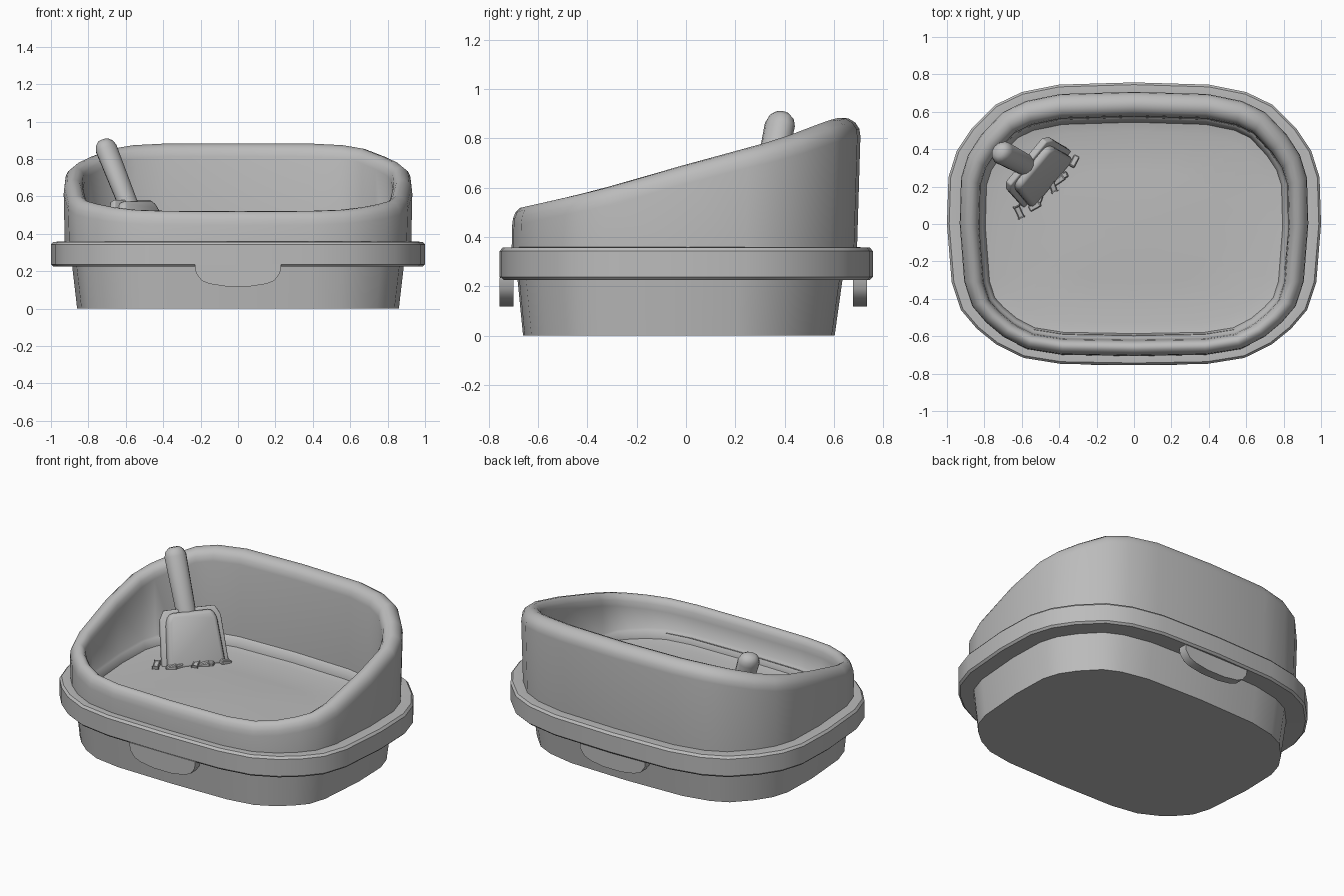
import bpy, bmesh, math, random
from mathutils import Matrix, Vector

if "Cube" in bpy.data.objects:
    bpy.data.objects.remove(bpy.data.objects["Cube"])

random.seed(4)
grey = bpy.data.materials.new("plain grey")
grey.diffuse_color = (0.5, 0.5, 0.5, 1)
grey.use_nodes = True
grey.node_tree.nodes["Principled BSDF"].inputs["Base Color"].default_value = grey.diffuse_color

# Right half of the rounded tray outline, back to front, mirrored to a loop
HALF = [(0, .757), (.4, .745), (.6, .705), (.742, .637), (.868, .51), (.948, .39),
        (.992, .25), (1, 0), (.975, -.31), (.925, -.46), (.84, -.56), (.735, -.645),
        (.59, -.716), (.39, -.748), (0, -.755)]
OUTLINE = [Vector(p) for p in HALF] + [Vector((-x, y)) for x, y in HALF[-2:0:-1]]


def ring(inset, shift=0, sy=1):
    """Outline moved inwards along its normals, then scaled and shifted in y."""
    out, n = [], len(OUTLINE)
    for i, p in enumerate(OUTLINE):
        t = (OUTLINE[(i + 1) % n] - OUTLINE[i - 1]).normalized()
        out.append(Vector((p.x + inset * t.y, (p.y - inset * t.x) * sy + shift)))
    return out


def finish(name, bm, angle=35):
    bmesh.ops.recalc_face_normals(bm, faces=bm.faces)
    me = bpy.data.meshes.new(name)
    bm.to_mesh(me)
    bm.free()
    ob = bpy.data.objects.new(name, me)
    bpy.context.collection.objects.link(ob)
    me.materials.append(grey)
    bpy.ops.object.select_all(action='DESELECT')
    ob.select_set(True)
    bpy.context.view_layer.objects.active = ob
    bpy.ops.object.shade_smooth_by_angle(angle=math.radians(angle))
    return ob


def loft(name, rings, closed=False, caps=(), angle=35):
    """Skin a list of 3D loops; optionally join last to first or cap the ends."""
    bm = bmesh.new()
    loops = [[bm.verts.new(p) for p in r] for r in rings]
    n = len(loops[0])
    pairs = list(zip(loops, loops[1:])) + ([(loops[-1], loops[0])] if closed else [])
    for a, b in pairs:
        for i in range(n):
            j = (i + 1) % n
            bm.faces.new((a[i], a[j], b[j], b[i]))
    for c in caps:
        bm.faces.new(loops[c])
    return finish(name, bm, angle)


def flat(inset, z, shift=0, sy=1):
    return [(p.x, p.y, z) for p in ring(inset, shift, sy)]


# Tray base, slightly flared
loft("tray_base", [flat(.14, 0, -.03, 1.025), flat(.112, .24, -.025, 1.025)], caps=(0, -1))

# Overhanging rim band
loft("rim_band", [flat(.13, .228, -.01), flat(.012, .225), flat(0, .237), flat(0, .343),
                  flat(.012, .357), flat(.1, .36), flat(.16, .34)], closed=True)

# Raised hood wall whose crest climbs towards the back
CREST = [(-.8, .505), (-.655, .52), (-.35, .59), (0, .69), (.4, .798), (.56, .858), (.63, .882), (.8, .89)]
HOOD_SY = 1.026


def crest(y):
    for (y0, z0), (y1, z1) in zip(CREST, CREST[1:]):
        if y <= y1:
            return z0 + (z1 - z0) * (y - y0) / (y1 - y0)
    return CREST[-1][1]


def hood_ring(inset, drop, shift=0):
    return [(p.x, p.y, crest(c.y) - drop)
            for p, c in zip(ring(inset, shift, HOOD_SY), ring(.12, 0, HOOD_SY))]


loft("hood_wall", [flat(.074, .34, -.008, HOOD_SY), hood_ring(.068, .075), hood_ring(.072, .045),
                   hood_ring(.085, .02, -.003), hood_ring(.107, .003, -.008), hood_ring(.13, 0, -.013),
                   hood_ring(.152, .012, -.018), hood_ring(.167, .035, -.022), hood_ring(.173, .07, -.023),
                   flat(.18, .36, -.022, HOOD_SY), flat(.19, .352, -.022, HOOD_SY),
                   flat(.205, .31, -.022, HOOD_SY), flat(.21, .25, -.022, HOOD_SY)], closed=True, angle=50)

# Litter surface with a gentle mound
base = ring(.2, -.022, HOOD_SY)
loft("litter", [[(p.x * s, p.y * s, z) for p in base]
                for s, z in ((1, .305), (.9, .292), (.5, .3), (.2, .305))], caps=(-1,))

# Rounded pull tabs under the rim, front and back
TAB = [(-.23, .235), (-.225, .19), (-.195, .15), (-.15, .132), (-.06, .118)]
TAB += [(-x, z) for x, z in reversed(TAB)]
for name, y0, y1 in (("front_tab", -.755, -.70), ("back_tab", .677, .733)):
    loft(name, [[(x, y, z) for x, z in TAB] for y in (y0, y1)], caps=(0, -1))

# Scoop frame: local x across, -y towards the open litter, z up the blade
across = Vector((.64, .77, 0)).normalized()
out = Vector((across.y, -across.x, 0))
up = (Vector((0, 0, .31)) - out * .14).normalized()
back = up.cross(across)
FRAME = Matrix((across, back, up)).transposed().to_4x4()
FRAME.translation = Vector((-.475, .248, .28))


def scoop_part(name, profile, y0, y1, bevel):
    """Bevelled prism from half-width / height pairs in the scoop's own frame."""
    pts = profile + [(-x, z) for x, z in reversed(profile)]
    bm = bmesh.new()
    rows = [[bm.verts.new((x, y, z)) for x, z in pts] for y in (y0, y1)]
    bm.faces.new(rows[0])
    bm.faces.new(rows[1])
    for i in range(len(pts)):
        j = (i + 1) % len(pts)
        bm.faces.new((rows[0][i], rows[0][j], rows[1][j], rows[1][i]))
    bmesh.ops.recalc_face_normals(bm, faces=bm.faces)
    bmesh.ops.bevel(bm, geom=bm.edges[:], offset=bevel, segments=2, affect='EDGES', profile=.5)
    bm.transform(FRAME)
    return finish(name, bm, 50)


scoop_part("scoop_plate", [(.198, -.02), (.18, .27), (.15, .325)], -.022, .018, .008)
scoop_part("scoop_bulge", [(.172, -.02), (.15, .26), (.125, .305)], -.062, .01, .024)

# Scoop handle: rounded bar running up from the blade
a, b = Vector((-.58, .315, .54)), Vector((-.722, .39, .9))
axis = (b - a).normalized()
u = across - axis * across.dot(axis)
u.normalize()
v = axis.cross(u)
L = (b - a).length
bar = []
for t, r in ((0, .056), (L - .05, .062), (L - .02, .052), (L, .03)):
    bar.append([a + axis * t + u * r * 1.05 * math.cos(k * math.pi / 6) + v * r * .9 * math.sin(k * math.pi / 6)
                for k in range(12)])
loft("scoop_handle", bar, caps=(0, -1), angle=50)

# Loose granules in front of the scoop
for x, y, turn in ((-.615, .065, 2.0), (-.53, .095, .5), (-.51, .125, 1.2), (-.435, .205, 1.9),
                   (-.40, .235, .6), (-.385, .255, .4), (-.32, .335, 1.1)):
    bm = bmesh.new()
    bmesh.ops.create_cube(bm, size=1)
    bm.transform(Matrix.Translation((x, y, .302)) @ Matrix.Rotation(turn, 4, 'Z')
                 @ Matrix.Rotation(random.uniform(-.3, .3), 4, 'Y') @ Matrix.Diagonal((.065, .032, .028, 1)))
    bmesh.ops.bevel(bm, geom=bm.edges[:], offset=.005, segments=1, affect='EDGES')
    finish("granule", bm)
